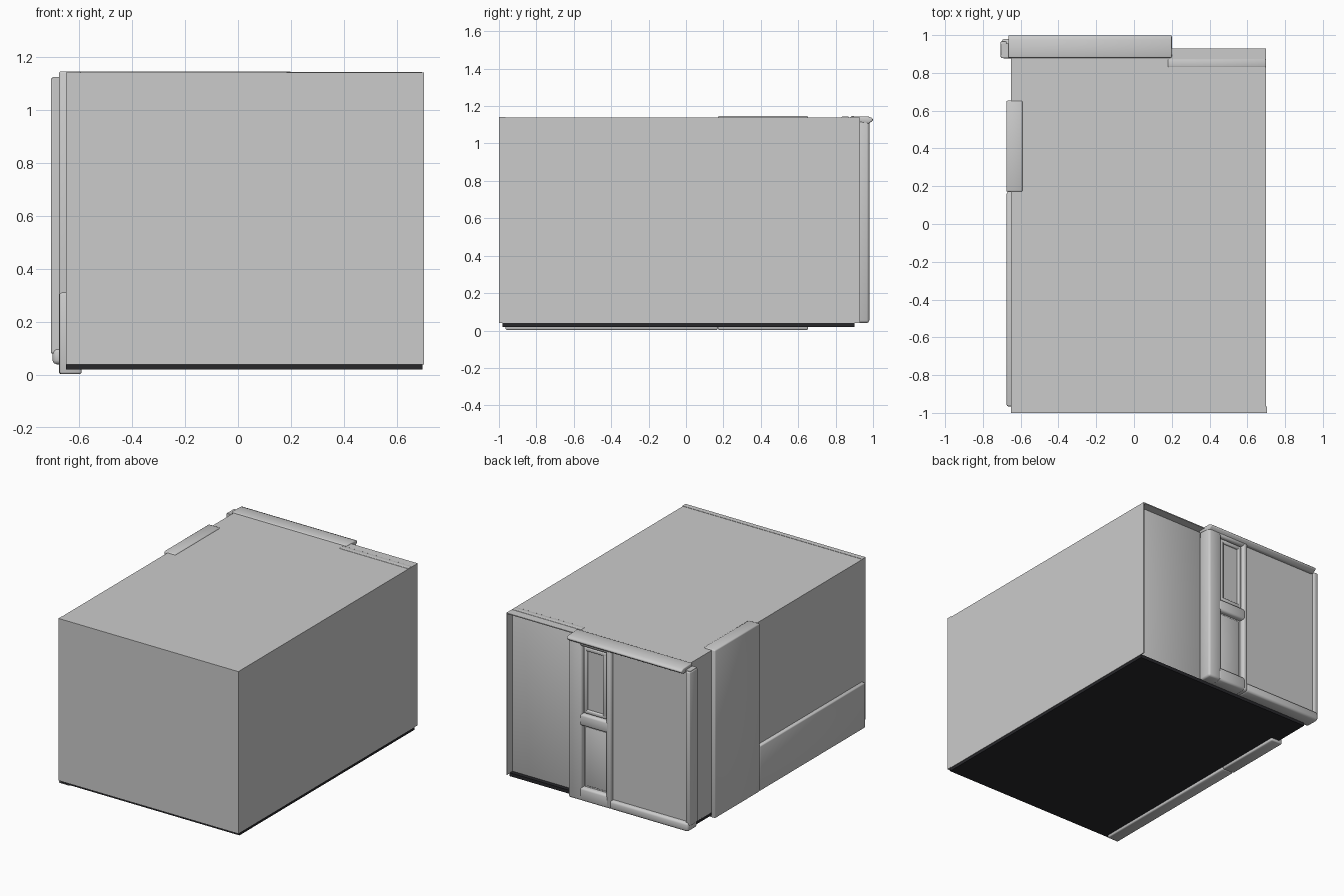
import bpy, math

if "Cube" in bpy.data.objects:
    bpy.data.objects.remove(bpy.data.objects["Cube"])

dark = bpy.data.materials.new("dark_base")
dark.diffuse_color = (0.02, 0.02, 0.023, 1)
dark.use_nodes = True
dark.node_tree.nodes["Principled BSDF"].inputs["Base Color"].default_value = dark.diffuse_color


def finish(ob, bevel=0.0, segs=2, mat=None):
    if mat:
        ob.data.materials.append(mat)
    bpy.ops.object.select_all(action='DESELECT')
    ob.select_set(True)
    bpy.context.view_layer.objects.active = ob
    if bevel:
        m = ob.modifiers.new("bevel", 'BEVEL')
        m.width = bevel
        m.segments = segs
        bpy.ops.object.modifier_apply(modifier=m.name)
        bpy.ops.object.shade_smooth_by_angle(angle=math.radians(50))
    return ob


def box(name, x, y, z, bevel=0.0, mat=None):
    """Box given as (min, max) ranges."""
    v = [(a, b, c) for a in x for b in y for c in z]
    f = [(0, 1, 3, 2), (4, 6, 7, 5), (0, 4, 5, 1),
         (2, 3, 7, 6), (0, 2, 6, 4), (1, 5, 7, 3)]
    me = bpy.data.meshes.new(name)
    me.from_pydata(v, [], f)
    ob = bpy.data.objects.new(name, me)
    bpy.context.collection.objects.link(ob)
    return finish(ob, bevel, 2, mat)


def extrude_x(name, x, profile):
    """Extrude a (y, z) profile between two x positions."""
    n = len(profile)
    v = [(a, p[0], p[1]) for a in x for p in profile]
    f = [tuple(range(n))[::-1], tuple(range(n, 2 * n))]
    f += [(i, (i + 1) % n, n + (i + 1) % n, n + i) for i in range(n)]
    me = bpy.data.meshes.new(name)
    me.from_pydata(v, [], f)
    ob = bpy.data.objects.new(name, me)
    bpy.context.collection.objects.link(ob)
    return finish(ob, 0.006)


def frame(name, x, z, y, w, bevel):
    """Rectangular frame from two uprights and two cross bars."""
    for i, xx in enumerate(((x[0], x[0] + w), (x[1] - w, x[1]))):
        box(f"{name}_upright_{i}", xx, y, z, bevel)
    for i, zz in enumerate(((z[0], z[0] + w), (z[1] - w, z[1]))):
        box(f"{name}_bar_{i}", (x[0], x[1]), y, zz, bevel)


# Room shell: thin walls and roof, open at the back
T = 0.006
box("right_wall", (0.70 - T, 0.70), (-0.99, 0.93), (0.04, 1.14))
box("left_wall", (-0.65, -0.65 + T), (-0.99, 0.93), (0.04, 1.14))
box("roof", (-0.65, 0.70), (-0.99, 0.93), (1.14 - T, 1.14))
box("front_wall", (-0.65, 0.703), (-1.0, -0.965), (0.04, 1.142))
box("floor_slab", (-0.65, 0.697), (-0.98, 0.90), (0.02, 0.043), mat=dark)

# Recessed wall beside the door
box("recessed_back_wall", (0.18, 0.697), (0.83, 0.872), (0.04, 1.143), 0.004)

# Left side cladding
box("tall_side_panel", (-0.676, -0.59), (0.17, 0.653), (0.003, 1.146), 0.008)
box("low_side_panel", (-0.674, -0.59), (-0.965, 0.17), (0.003, 0.31), 0.008)

# Back wall section with sill and top rail
box("back_wall_panel", (-0.70, -0.11), (0.88, 0.955), (0.08, 1.125))
box("wall_end_trim", (-0.706, -0.675), (0.88, 0.968), (0.08, 1.122), 0.006)
box("bottom_sill", (-0.70, -0.11), (0.875, 0.98), (0.04, 0.10), 0.015)
extrude_x("top_rail", (-0.665, 0.2),
          [(0.88, 1.12), (0.975, 1.105), (1.0, 1.123), (0.998, 1.135), (0.975, 1.144), (0.88, 1.146)])

# Door: backing, stiles and rails
box("door_backing", (-0.10, 0.19), (0.88, 0.948), (0.05, 1.12))
box("door_outer_stile", (0.10, 0.2), (0.88, 0.98), (0.04, 1.125), 0.014)
box("door_inner_stile", (-0.12, -0.08), (0.88, 0.98), (0.04, 1.125), 0.014)
for name, z in (("bottom", (0.04, 0.13)), ("middle", (0.55, 0.63)), ("top", (1.09, 1.125))):
    box(f"door_{name}_rail", (-0.10, 0.12), (0.88, 0.98), z, 0.014)

# Door window frame, pane and lower panel
frame("window_frame", (-0.075, 0.095), (0.635, 1.085), (0.93, 0.966), 0.025, 0.006)
box("window_pane", (-0.05, 0.07), (0.93, 0.953), (0.66, 1.06))
box("door_lower_panel", (-0.07, 0.09), (0.93, 0.955), (0.14, 0.54), 0.004)
